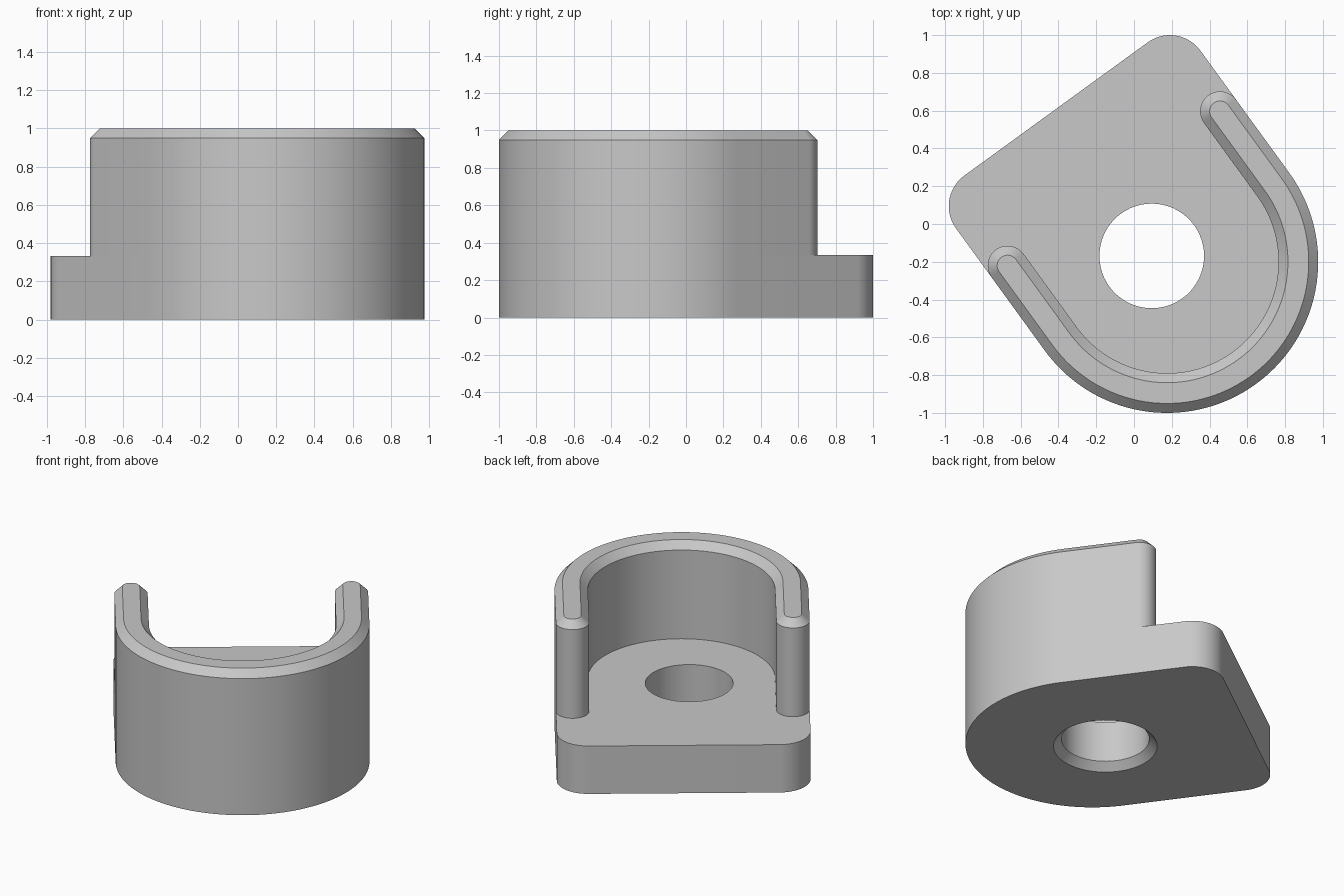
import bpy, bmesh
from math import radians, sin, cos
from mathutils import Matrix

if "Cube" in bpy.data.objects:
    bpy.data.objects.remove(bpy.data.objects["Cube"], do_unlink=True)

grey = bpy.data.materials.new("plain grey")
grey.use_nodes = True
colour = (0.58, 0.58, 0.58, 1)
grey.diffuse_color = colour
grey.node_tree.nodes["Principled BSDF"].inputs["Base Color"].default_value = colour

# The bracket is drawn square, then turned about its round end
PLACE = Matrix.Translation((0.175, -0.2, 0)) @ Matrix.Rotation(radians(36), 4, "Z")
OUTER, INNER, FLOOR, TOP, CHAMFER = 0.8, 0.59, 0.333, 1.0, 0.05
CAP = (OUTER - INNER) / 2
MID = (OUTER + INNER) / 2
ARM = 0.48


def arc(cx, cy, r, start, end, steps):
    angles = [radians(start + (end - start) * i / steps) for i in range(steps + 1)]
    return [(cx + r * cos(a), cy + r * sin(a)) for a in angles]


def loft(name, rings, matrix):
    """Solid through matching outlines, each given as (points, height)."""
    bm = bmesh.new()
    loops = [[bm.verts.new((x, y, z)) for x, y in pts] for pts, z in rings]
    for low, high in zip(loops, loops[1:]):
        for i in range(len(low)):
            j = (i + 1) % len(low)
            bm.faces.new((low[i], low[j], high[j], high[i]))
    bm.faces.new(loops[0][::-1])
    bm.faces.new(loops[-1])
    bm.transform(matrix)
    bmesh.ops.recalc_face_normals(bm, faces=bm.faces)
    mesh = bpy.data.meshes.new(name)
    bm.to_mesh(mesh)
    bm.free()
    mesh.materials.append(grey)
    obj = bpy.data.objects.new(name, mesh)
    bpy.context.collection.objects.link(obj)
    return obj


def activate(obj):
    bpy.ops.object.select_all(action="DESELECT")
    obj.select_set(True)
    bpy.context.view_layer.objects.active = obj


# Base plate: round front, straight sides, two rounded back corners
plate = (arc(0, 0, OUTER, 180, 360, 96)
         + arc(0.6, 0.8, 0.2, 0, 90, 20)
         + arc(-0.6, 0.8, 0.2, 90, 180, 20))
base = loft("base_plate", [(plate, 0), (plate, FLOOR)], PLACE)

# Through hole, countersunk underneath
hole = [(arc(0, 0, r, 0, 354, 59), z)
        for r, z in ((0.377, -0.05), (0.277, 0.05), (0.277, 0.5))]
cutter = loft("hole_cutter", hole, Matrix.Translation((0.094, -0.169, 0)))
cutter.hide_render = True
cut = base.modifiers.new("hole", "BOOLEAN")
cut.operation, cut.solver, cut.object = "DIFFERENCE", "EXACT", cutter
activate(base)
bpy.ops.object.modifier_apply(modifier=cut.name)
bpy.data.objects.remove(cutter, do_unlink=True)


# U-shaped wall with rounded ends and a chamfered rim
def wall_outline(inset):
    return (arc(0, 0, OUTER - inset, 180, 360, 96)
            + arc(MID, ARM, CAP - inset, 0, 180, 24)
            + arc(0, 0, INNER + inset, 360, 180, 96)
            + arc(-MID, ARM, CAP - inset, 0, 180, 24))


wall = loft("curved_wall", [(wall_outline(0), FLOOR),
                            (wall_outline(0), TOP - CHAMFER),
                            (wall_outline(CHAMFER), TOP)], PLACE)

for part in (base, wall):
    activate(part)
    bpy.ops.object.shade_smooth_by_angle(angle=radians(30))
